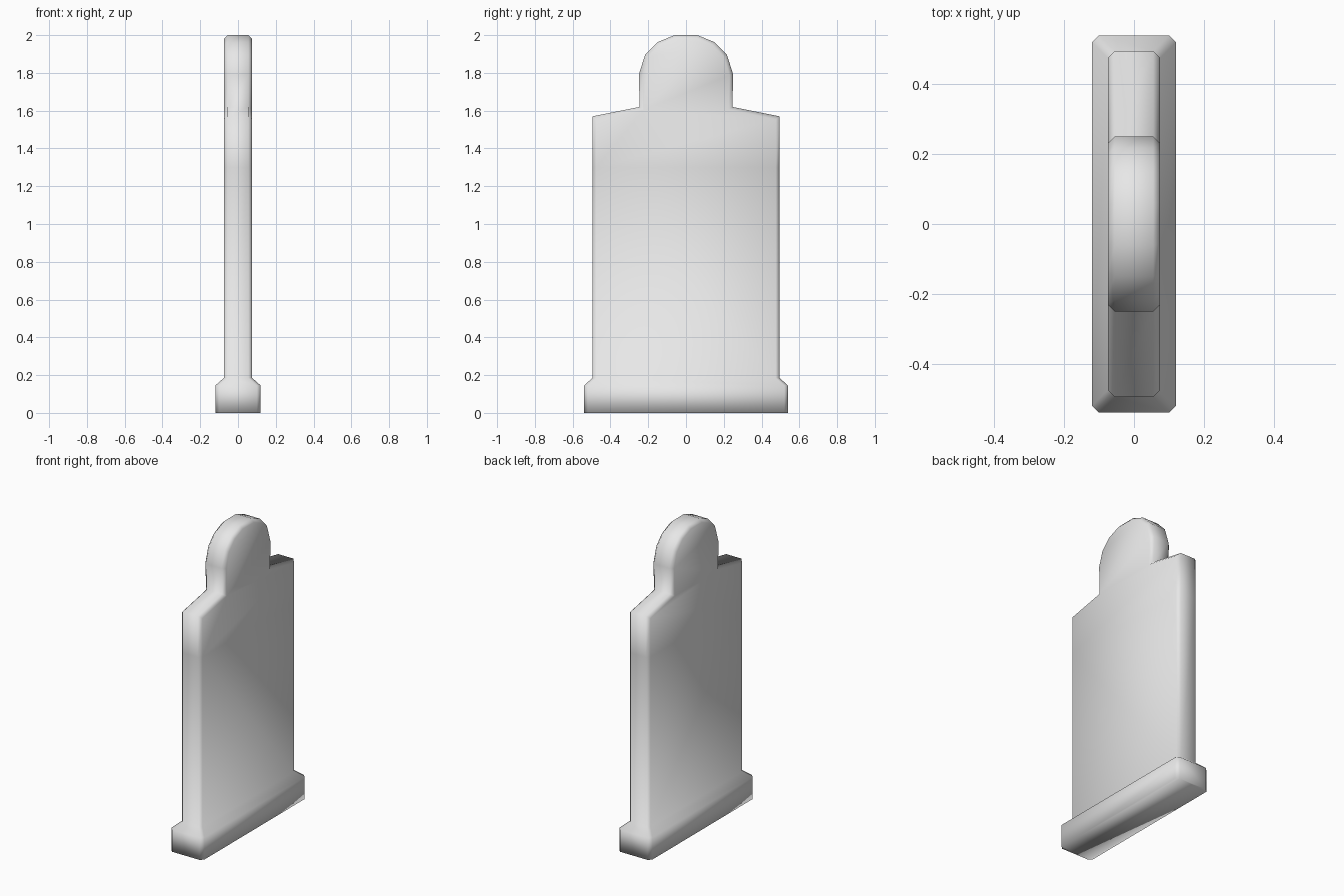
import bpy, bmesh
from mathutils import Vector

cube = bpy.data.objects.get("Cube")
if cube:
    bpy.data.objects.remove(cube, do_unlink=True)

# Plain grey stone
stone = bpy.data.materials.new("grey_stone")
stone.use_nodes = True
colour = (0.8, 0.8, 0.8, 1)
stone.diffuse_color = colour
stone.node_tree.nodes["Principled BSDF"].inputs["Base Color"].default_value = colour

HALF_THICK, CHAMFER = 0.075, 0.02
PLINTH_OUT, SLAB_FOOT, PLINTH_TOP = 0.045, 0.185, 0.145

# Half outline of the slab (y, z) from its foot up to the crown, then mirrored
half = [(0.495, SLAB_FOOT), (0.495, 1.3), (0.495, 1.57), (0.245, 1.62),
        (0.25, 1.79), (0.217, 1.895), (0.15, 1.963), (0.06, 2.0)]
outline = [Vector(p) for p in half]
outline += [Vector((-y, z)) for y, z in reversed(half)]


def inset(points, dist):
    """Move an open outline inward with mitred corners."""
    normals = []
    for a, b in zip(points, points[1:]):
        d = (b - a).normalized()
        normals.append(Vector((-d.y, d.x)))
    result = []
    for i, p in enumerate(points):
        n1 = normals[max(i - 1, 0)]
        n2 = normals[min(i, len(normals) - 1)]
        result.append(p + (n1 + n2) * dist / (1 + n1.dot(n2)))
    return result


bm = bmesh.new()
inner = inset(outline, CHAMFER)


def add_row(points, x):
    return [bm.verts.new((x, p.x, p.y)) for p in points]


# Four outline rows across the thickness: face, rim, rim, face
rows = [add_row(inner, HALF_THICK), add_row(outline, HALF_THICK - CHAMFER),
        add_row(outline, CHAMFER - HALF_THICK), add_row(inner, -HALF_THICK)]
for r, s in zip(rows, rows[1:]):
    for i in range(len(r) - 1):
        bm.faces.new((r[i], r[i + 1], s[i + 1], s[i]))

# Broad faces: lower panel plus the shoulders and rounded head
for row in (rows[0], rows[3]):
    bm.faces.new((row[0], row[1], row[-2], row[-1]))
    bm.faces.new((row[1], row[2], row[3], row[-4], row[-3], row[-2]))
    bm.faces.new(row[3:-3])

# Sloped plinth growing out of the slab foot
ring = [r[0] for r in rows] + [r[-1] for r in reversed(rows)]
for grow, height in ((PLINTH_OUT, PLINTH_TOP), (0, 0)):
    lower = []
    for v in ring:
        x, y, _ = v.co
        x += grow if x > 0 else -grow
        y += grow if y > 0 else -grow
        lower.append(bm.verts.new((x, y, height)))
    for i in range(len(ring)):
        j = (i + 1) % len(ring)
        bm.faces.new((ring[i], ring[j], lower[j], lower[i]))
    ring = lower
bm.faces.new(ring)

bmesh.ops.recalc_face_normals(bm, faces=bm.faces[:])
for face in bm.faces:
    face.smooth = True

mesh = bpy.data.meshes.new("stone_slab_with_plinth")
bm.to_mesh(mesh)
bm.free()
mesh.materials.append(stone)
slab = bpy.data.objects.new("stone_slab_with_plinth", mesh)
bpy.context.collection.objects.link(slab)
